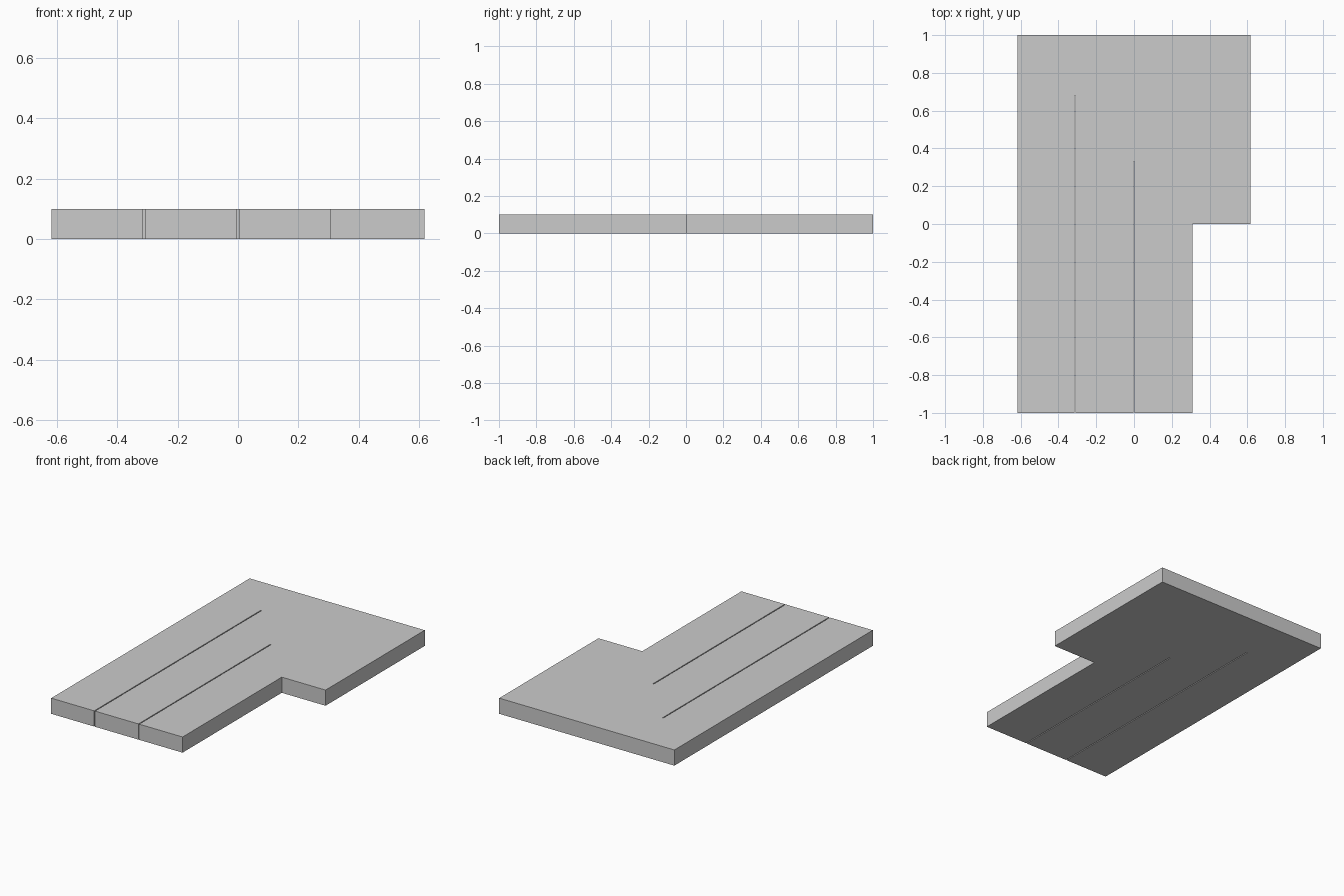
import bpy, bmesh

if "Cube" in bpy.data.objects:
    bpy.data.objects.remove(bpy.data.objects["Cube"])

W, STEP, T = 0.618, 0.309, 0.1   # half width, notch edge, thickness
GAP = 0.006                      # width of the saw-cut slits


def slit(x, end):
    """Outline points of a narrow slit running in from the front edge."""
    a, b = x - GAP / 2, x + GAP / 2
    return [(a, -1), (a, end), (b, end), (b, -1)]


# Plate outline: notched front right corner and two slits through the front edge
outline = [(-W, -1)]
outline += slit(-0.312, 0.68)
outline += slit(0.0, 0.33)
outline += [(STEP, -1), (STEP, 0), (W, 0), (W, 1), (-W, 1)]

# Extrude the outline into a flat slab
bm = bmesh.new()
face = bm.faces.new([bm.verts.new((x, y, 0)) for x, y in outline])
ext = bmesh.ops.extrude_face_region(bm, geom=[face], use_keep_orig=True)
top = [g for g in ext["geom"] if isinstance(g, bmesh.types.BMVert)]
bmesh.ops.translate(bm, verts=top, vec=(0, 0, T))
bmesh.ops.recalc_face_normals(bm, faces=bm.faces)

mesh = bpy.data.meshes.new("slotted_plate")
bm.to_mesh(mesh)
bm.free()
plate = bpy.data.objects.new("slotted_plate", mesh)
bpy.context.collection.objects.link(plate)
